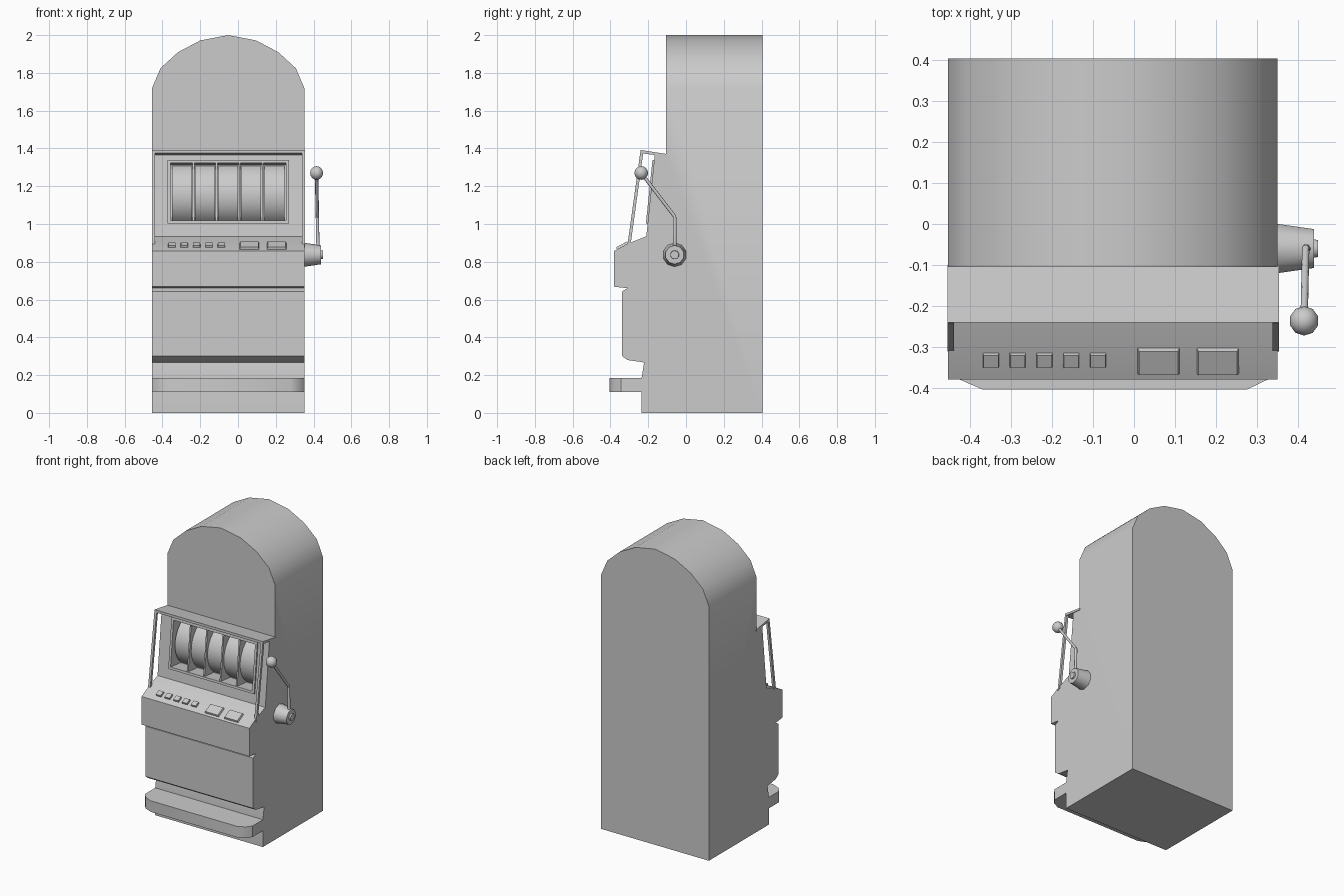
import bpy, bmesh, math
from mathutils import Vector, Matrix

if "Cube" in bpy.data.objects:
    bpy.data.objects.remove(bpy.data.objects["Cube"])

L, R = -0.455, 0.351          # cabinet left and right sides
MID = (L + R) / 2


def finish(name, bm, angle=30):
    bmesh.ops.recalc_face_normals(bm, faces=bm.faces)
    me = bpy.data.meshes.new(name)
    bm.to_mesh(me)
    bm.free()
    ob = bpy.data.objects.new(name, me)
    bpy.context.collection.objects.link(ob)
    bpy.ops.object.select_all(action='DESELECT')
    ob.select_set(True)
    bpy.context.view_layer.objects.active = ob
    bpy.ops.object.shade_smooth_by_angle(angle=math.radians(angle))
    return ob


def prism(name, pts, axis, lo, hi, matrix=None):
    """Extrude a 2D outline along x, y or z."""
    place = {'x': lambda a, b, t: (t, a, b), 'y': lambda a, b, t: (a, t, b),
             'z': lambda a, b, t: (a, b, t)}[axis]
    bm = bmesh.new()
    face = bm.faces.new([bm.verts.new(place(a, b, lo)) for a, b in pts])
    ext = bmesh.ops.extrude_face_region(bm, geom=[face])['geom']
    bmesh.ops.translate(bm, vec=place(0, 0, hi - lo),
                        verts=[v for v in ext if isinstance(v, bmesh.types.BMVert)])
    if matrix:
        bm.transform(matrix)
    return finish(name, bm)


def box(name, x0, x1, y0, y1, z0, z1, matrix=None):
    return prism(name, [(x0, y0), (x1, y0), (x1, y1), (x0, y1)], 'z', z0, z1, matrix)


def rod(name, a, b, r1, r2, sides):
    a, b = Vector(a), Vector(b)
    bm = bmesh.new()
    bmesh.ops.create_cone(bm, cap_ends=True, segments=sides, radius1=r1, radius2=r2,
                          depth=(b - a).length)
    q = (b - a).to_track_quat('Z', 'Y').to_matrix().to_4x4()
    bm.transform(Matrix.Translation((a + b) / 2) @ q)
    return finish(name, bm, 50)


def boolean(ob, cutter, op):
    mod = ob.modifiers.new(op, 'BOOLEAN')
    mod.operation, mod.object, mod.solver = op, cutter, 'EXACT'
    bpy.context.view_layer.objects.active = ob
    bpy.ops.object.modifier_apply(modifier=mod.name)
    bpy.data.objects.remove(cutter)


# Cabinet: side profile intersected with the arched front outline
side = [(0.405, 0), (0.405, 2.1), (-0.105, 2.1), (-0.105, 1.362), (-0.165, 1.372),
        (-0.21, 0.935), (-0.31, 0.895), (-0.38, 0.858), (-0.38, 0.668), (-0.31, 0.66),
        (-0.34, 0.642), (-0.34, 0.302), (-0.31, 0.28), (-0.222, 0.267),
        (-0.235, 0.185), (-0.235, 0)]
cabinet = prism("cabinet", side, 'x', L - 0.1, R + 0.1)
half = [(0.403, 1.72), (0.358, 1.825), (0.265, 1.91), (0.147, 1.972)]
arch = ([(L, -0.1), (R, -0.1)] + [(MID + x, z) for x, z in half] + [(MID, 2.0)]
        + [(MID - x, z) for x, z in reversed(half)])
boolean(cabinet, prism("arch_cutter", arch, 'y', -1, 1), 'INTERSECT')

# Reel window, laid out in the tilted plane of the panel
panel = Matrix.Translation((MID, -0.187, 1.17)) @ Matrix.Rotation(-0.103, 4, 'X')
W, H, DEPTH = 0.305, 0.153, 0.1
boolean(cabinet, box("window_cutter", -W, W, -0.2, DEPTH, -H, H, panel), 'DIFFERENCE')
bpy.ops.object.select_all(action='DESELECT')
cabinet.select_set(True)
bpy.context.view_layer.objects.active = cabinet
bpy.ops.object.shade_smooth_by_angle(angle=math.radians(30))

# Window surround and dividers
F = 0.016
for s, nm in ((-1, "left"), (1, "right")):
    x = s * (W + F / 2)
    box(f"window_frame_{nm}", x - F / 2, x + F / 2, -0.008, 0.01, -H - F, H + F, panel)
    z = s * (H + F / 2)
    box(f"window_frame_{'top' if s > 0 else 'bottom'}", -W, W, -0.008, 0.01,
        z - F / 2, z + F / 2, panel)
pitch = 2 * W / 5
for i in range(1, 5):
    x = -W + i * pitch
    box(f"reel_divider_{i}", x - 0.005, x + 0.005, 0.0, DEPTH + 0.002, -H, H, panel)

# Five curved reels
rad = 0.172
arc = [(0.012 + rad - rad * math.cos(a), rad * math.sin(a))
       for a in [math.radians(-60 + 10 * k) for k in range(13)]]
for i in range(5):
    x = -W + (i + 0.5) * pitch
    prism(f"reel_{i + 1}", arc, 'x', x - 0.053, x + 0.053, panel)

# Buttons on the sloping console, with tapered tops
def button(name, x, y, w, d, h=0.012):
    bm = bmesh.new()
    bmesh.ops.create_cube(bm, size=1)
    for v in bm.verts:
        k = 0.86 if v.co.z > 0 else 1
        v.co = Vector((v.co.x * w * k, v.co.y * d * k, v.co.z * h * 2))
    z = 0.858 + (y + 0.38) * 0.037 / 0.07
    bm.transform(Matrix.Translation((x, y, z)) @ Matrix.Rotation(0.47, 4, 'X'))
    finish(name, bm)


for i in range(5):
    button(f"small_button_{i + 1}", -0.35 + i * 0.0655, -0.332, 0.042, 0.04)
for i, x in enumerate((0.06, 0.205)):
    button(f"large_button_{i + 1}", x, -0.335, 0.11, 0.075)

# Coin tray with rounded front corners
tray = [(L, -0.232), (L, -0.345), (L + 0.03, -0.381), (L + 0.085, -0.405),
        (R - 0.075, -0.405), (R - 0.025, -0.381), (R, -0.345), (R, -0.232)]
prism("coin_tray", tray, 'z', 0.11, 0.185)

# Visor: thin top plate with a slanted bar on each side
prism("visor_top", [(-0.1, 1.357), (-0.1, 1.37), (-0.241, 1.392), (-0.241, 1.375)],
      'x', L - 0.001, R + 0.004)
bar = [(-0.242, 1.38), (-0.226, 1.38), (-0.294, 0.885), (-0.312, 0.875)]
prism("visor_bar_left", bar, 'x', L - 0.001, L + 0.015)
prism("visor_bar_right", bar, 'x', R - 0.012, R + 0.004)

# Pull handle
rod("handle_hub", (0.34, -0.06, 0.837), (0.44, -0.06, 0.837), 0.065, 0.05, 10)
rod("hub_cap", (0.435, -0.06, 0.837), (0.45, -0.06, 0.837), 0.024, 0.022, 10)
elbow, top = (0.42, -0.058, 1.037), (0.416, -0.237, 1.27)
rod("handle_lower", (0.424, -0.06, 0.84), elbow, 0.009, 0.009, 8)
rod("handle_upper", elbow, top, 0.009, 0.009, 8)
bm = bmesh.new()
bmesh.ops.create_uvsphere(bm, u_segments=10, v_segments=8, radius=0.036)
bm.transform(Matrix.Translation(top))
finish("handle_knob", bm, 60)
